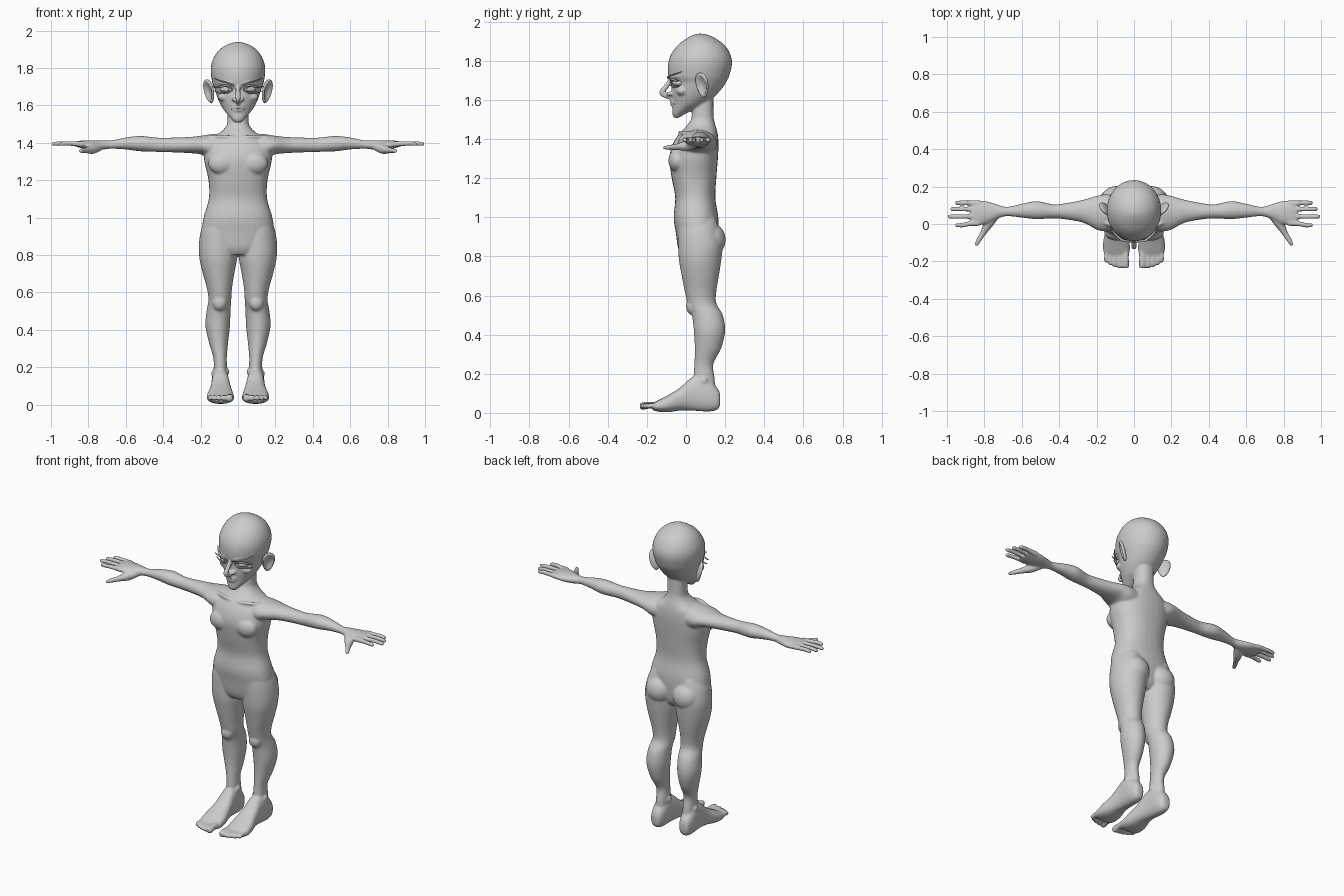
import bpy, bmesh, math
from mathutils import Vector, Matrix

skin = bpy.data.materials.new("grey skin")
skin.diffuse_color = (0.6, 0.6, 0.6, 1)


def spline(rows, steps=5):
    """Smooth rows of numbers with a Catmull-Rom curve."""
    out = []
    for i in range(len(rows) - 1):
        p = [rows[max(0, min(len(rows) - 1, i + k))] for k in (-1, 0, 1, 2)]
        for j in range(steps):
            t = j / steps
            out.append([0.5 * (2 * b + (c - a) * t + (2 * a - 5 * b + 4 * c - d) * t * t
                        + (3 * b - a - 3 * c + d) * t ** 3) for a, b, c, d in zip(*p)])
    return out + [list(rows[-1])]


def skin_rings(bm, rings):
    """Bridge closed rings of points and cap both ends."""
    vs = [[bm.verts.new(p) for p in r] for r in rings]
    n = len(vs[0])
    faces = [bm.faces.new(vs[0]), bm.faces.new(vs[-1])]
    for a, b in zip(vs, vs[1:]):
        faces += [bm.faces.new((a[k], a[(k + 1) % n], b[(k + 1) % n], b[k])) for k in range(n)]
    bmesh.ops.recalc_face_normals(bm, faces=faces)


def loft(bm, axis, rows, s=1, power=2.0, n=32):
    """Rows: position, then low/high limits on the two other axes."""
    rings = []
    for pos, a0, a1, b0, b1 in spline(rows):
        ring = []
        for k in range(n):
            c, d = math.cos(2 * math.pi * k / n), math.sin(2 * math.pi * k / n)
            a = (a0 + a1) / 2 + (a1 - a0) / 2 * math.copysign(abs(c) ** (2 / power), c)
            b = (b0 + b1) / 2 + (b1 - b0) / 2 * math.copysign(abs(d) ** (2 / power), d)
            x, y, z = {"x": (pos, a, b), "y": (a, pos, b), "z": (a, b, pos)}[axis]
            ring.append((s * x, y, z))
        rings.append(ring)
    skin_rings(bm, rings)


def tube(bm, rows, s=1, flat=1.0, n=12):
    """Round-ended tube through rows of x, y, z, radius."""
    pts = spline(rows)
    rings = []
    for i, (x, y, z, r) in enumerate(pts):
        d = Vector(pts[min(i + 1, len(pts) - 1)][:3]) - Vector(pts[max(i - 1, 0)][:3])
        q = d.to_track_quat('Z', 'Y').to_matrix()
        r *= 0.5 if i in (0, len(pts) - 1) else 1
        ring = []
        for k in range(n):
            t = 2 * math.pi * k / n
            v = Vector((x, y, z)) + q @ Vector((r * math.cos(t), r * flat * math.sin(t), 0))
            ring.append((s * v.x, v.y, v.z))
        rings.append(ring)
    skin_rings(bm, rings)


def ball(bm, centre, size, s=1, turn=0.0):
    m = Matrix.Translation((s * centre[0], centre[1], centre[2])) \
        @ Matrix.Rotation(s * turn, 4, 'Z') @ Matrix.Diagonal((*size, 1))
    return bmesh.ops.create_uvsphere(bm, u_segments=24, v_segments=16, radius=1, matrix=m)["verts"]


def finish(bm, name, voxel=0, smooth=0):
    me = bpy.data.meshes.new(name)
    bm.to_mesh(me)
    bm.free()
    ob = bpy.data.objects.new(name, me)
    bpy.context.collection.objects.link(ob)
    me.materials.append(skin)
    bpy.ops.object.select_all(action='DESELECT')
    bpy.context.view_layer.objects.active = ob
    ob.select_set(True)
    if voxel:
        m = ob.modifiers.new("blend", 'REMESH')
        m.mode, m.voxel_size = 'VOXEL', voxel
        bpy.ops.object.modifier_apply(modifier="blend")
        m = ob.modifiers.new("relax", 'SMOOTH')
        m.factor, m.iterations = 0.5, smooth
        bpy.ops.object.modifier_apply(modifier="relax")
    bpy.ops.object.shade_smooth_by_angle(angle=math.radians(50))
    return ob


body = bmesh.new()
# torso and neck
loft(body, "z", [(0.80, -.10, .10, -.02, .13), (0.84, -.15, .15, -.04, .155), (0.92, -.19, .19, -.052, .165),
                 (1.0, -.184, .184, -.063, .165), (1.1, -.156, .156, -.055, .15), (1.2, -.158, .158, -.073, .155),
                 (1.3, -.18, .18, -.085, .163), (1.37, -.18, .18, -.07, .166), (1.42, -.15, .15, -.04, .163),
                 (1.455, -.095, .095, -.008, .155), (1.49, -.063, .063, .02, .145),
                 (1.53, -.056, .056, .03, .14), (1.66, -.056, .056, .03, .14)], power=2.3)
# head
loft(body, "z", [(1.508, -.018, .018, -.06, -.035), (1.525, -.034, .034, -.07, -.01), (1.55, -.056, .056, -.07, .04),
                 (1.58, -.08, .08, -.068, .10), (1.62, -.102, .102, -.072, .15), (1.66, -.117, .117, -.074, .185),
                 (1.69, -.126, .126, -.074, .205), (1.72, -.137, .137, -.09, .22), (1.78, -.146, .146, -.092, .235),
                 (1.83, -.14, .14, -.078, .228), (1.88, -.115, .115, -.042, .197), (1.915, -.077, .077, .005, .15),
                 (1.933, -.036, .036, .04, .11), (1.938, -.008, .008, .06, .085)])
# nose, brow ridge, lips
tube(body, [(0, -.07, 1.715, .012), (0, -.098, 1.672, .013), (0, -.123, 1.64, .014), (0, -.115, 1.625, .012),
            (0, -.075, 1.612, .012)])
tube(body, [(-.035, -.06, 1.588, .006), (0, -.073, 1.594, .009), (.035, -.06, 1.588, .006)])
tube(body, [(-.03, -.06, 1.572, .006), (0, -.072, 1.576, .009), (.03, -.06, 1.572, .006)])

for s in (1, -1):
    ball(body, (.02, -.082, 1.632), (.014, .02, .011), s)
    ball(body, (.07, -.02, 1.645), (.04, .03, .025), s)
    tube(body, [(.015, -.08, 1.712, .01), (.06, -.07, 1.718, .011), (.105, -.03, 1.722, .008)], s)
    # chest, collar bone, buttock
    ball(body, (.085, -.045, 1.29), (.075, .045, .06), s)
    tube(body, [(.012, -.025, 1.425, .01), (.07, -.028, 1.432, .01), (.16, .01, 1.432, .01)], s)
    ball(body, (.095, .115, .885), (.088, .088, .09), s)
    # arm and palm
    loft(body, "x", [(.08, -.03, .15, 1.30, 1.45), (.15, -.04, .158, 1.315, 1.445), (.2, -.03, .15, 1.338, 1.437),
                     (.27, .006, .13, 1.345, 1.43), (.36, .024, .112, 1.349, 1.427), (.43, .03, .105, 1.351, 1.427),
                     (.52, .026, .122, 1.354, 1.436), (.6, .034, .108, 1.364, 1.428), (.68, .042, .092, 1.368, 1.412),
                     (.73, .028, .104, 1.362, 1.413), (.79, .0, .122, 1.362, 1.413), (.85, -.006, .126, 1.374, 1.41),
                     (.875, .01, .11, 1.382, 1.402)], s)
    # fingers and thumb
    for y0, y1, tip in ((.005, -.006, .957), (.041, .04, .995), (.079, .08, .983), (.112, .114, .957)):
        tube(body, [(.82, y0, 1.392, .016), (.88, (y0 * 2 + y1) / 3, 1.395, .0135),
                    ((.88 + tip) / 2, y1, 1.397, .0125), (tip - .008, y1, 1.393, .011), (tip, y1, 1.392, .007)], s)
    tube(body, [(.73, .055, 1.382, .02), (.775, .005, 1.366, .026), (.805, -.045, 1.36, .017),
                (.832, -.09, 1.357, .013), (.846, -.116, 1.355, .009)], s)
    # leg
    loft(body, "z", [(.13, .06, .13, .05, .15), (.18, .058, .13, .04, .146), (.25, .06, .132, .043, .14),
                     (.33, .053, .155, .045, .18), (.42, .043, .174, .04, .2), (.5, .04, .168, .03, .188),
                     (.56, .036, .158, .008, .155), (.62, .032, .166, -.006, .155), (.7, .02, .188, -.022, .168),
                     (.78, .005, .206, -.036, .18), (.86, .003, .209, -.04, .187), (.94, .01, .196, -.04, .17),
                     (1.0, .04, .17, -.03, .15)], s)
    ball(body, (.098, .035, .545), (.04, .035, .045), s)
    ball(body, (.127, .09, .165), (.016, .022, .022), s)
    ball(body, (.063, .085, .175), (.016, .022, .022), s)
    # foot and toes
    loft(body, "y", [(.175, .085, .115, .05, .09), (.165, .068, .13, .02, .12), (.13, .055, .14, .008, .16),
                     (.08, .05, .142, .008, .195), (.03, .045, .142, .012, .182), (-.03, .035, .15, .012, .13),
                     (-.09, .024, .164, .004, .092), (-.14, .022, .165, .006, .066), (-.17, .03, .155, .014, .05)],
         s, power=2.4)
    for i, (x, tip, r) in enumerate(((.045, -.236, .02), (.076, -.236, .0145), (.102, -.23, .0135),
                                     (.127, -.22, .013), (.149, -.205, .0125))):
        tube(body, [(x, -.13, .038, r), (x, (tip - .13) / 2, .04, r * .9), (x, tip + .012, .034, r),
                    (x, tip, .032, r * .6)], s)
finish(body, "body", voxel=.006, smooth=5)

for s, side in ((1, "left"), (-1, "right")):
    # cupped ear angled out from the head
    bm = bmesh.new()
    for v in ball(bm, (0, 0, 0), (.016, .038, .066)):
        edge = (v.co.y / .038) ** 2 + (v.co.z / .066) ** 2
        if v.co.x > 0:
            v.co.x -= .022 * max(0, 1 - edge * 1.5)
        v.co.y *= 1 + v.co.z * 3.5
    bmesh.ops.transform(bm, verts=bm.verts, matrix=Matrix.Translation((.155, .083, 1.675))
                        @ Matrix.Rotation(math.radians(-38), 4, 'Z') @ Matrix.Rotation(math.radians(14), 4, 'Y'))
    if s < 0:
        bmesh.ops.scale(bm, vec=(-1, 1, 1), verts=bm.verts)
        bmesh.ops.reverse_faces(bm, faces=bm.faces)
    finish(bm, side + "_ear")

    # eyeball with iris disc
    bm = bmesh.new()
    ball(bm, (.064, -.037, 1.686), (.034, .03, .019), s, .35)
    ball(bm, (.062, -.064, 1.686), (.012, .006, .012), s, .3)
    finish(bm, side + "_eye")

    # eyelids, lashes reaching past the temple, eyebrow
    bm = bmesh.new()
    tube(bm, [(.028, -.075, 1.686, .003), (.06, -.075, 1.706, .005), (.1, -.05, 1.698, .005),
              (.138, -.035, 1.7, .002)], s)
    tube(bm, [(.028, -.075, 1.682, .003), (.06, -.07, 1.666, .003), (.098, -.045, 1.668, .004),
              (.13, -.03, 1.676, .002)], s)
    finish(bm, side + "_eyelashes")
    bm = bmesh.new()
    tube(bm, [(.02, -.093, 1.708, .004), (.06, -.087, 1.722, .006), (.1, -.055, 1.732, .005),
              (.128, -.02, 1.745, .002)], s, flat=.6)
    finish(bm, side + "_eyebrow")

# mouth line
bm = bmesh.new()
tube(bm, [(-.042, -.056, 1.576, .002), (0, -.077, 1.584, .003), (.042, -.056, 1.576, .002)])
finish(bm, "mouth_line")
